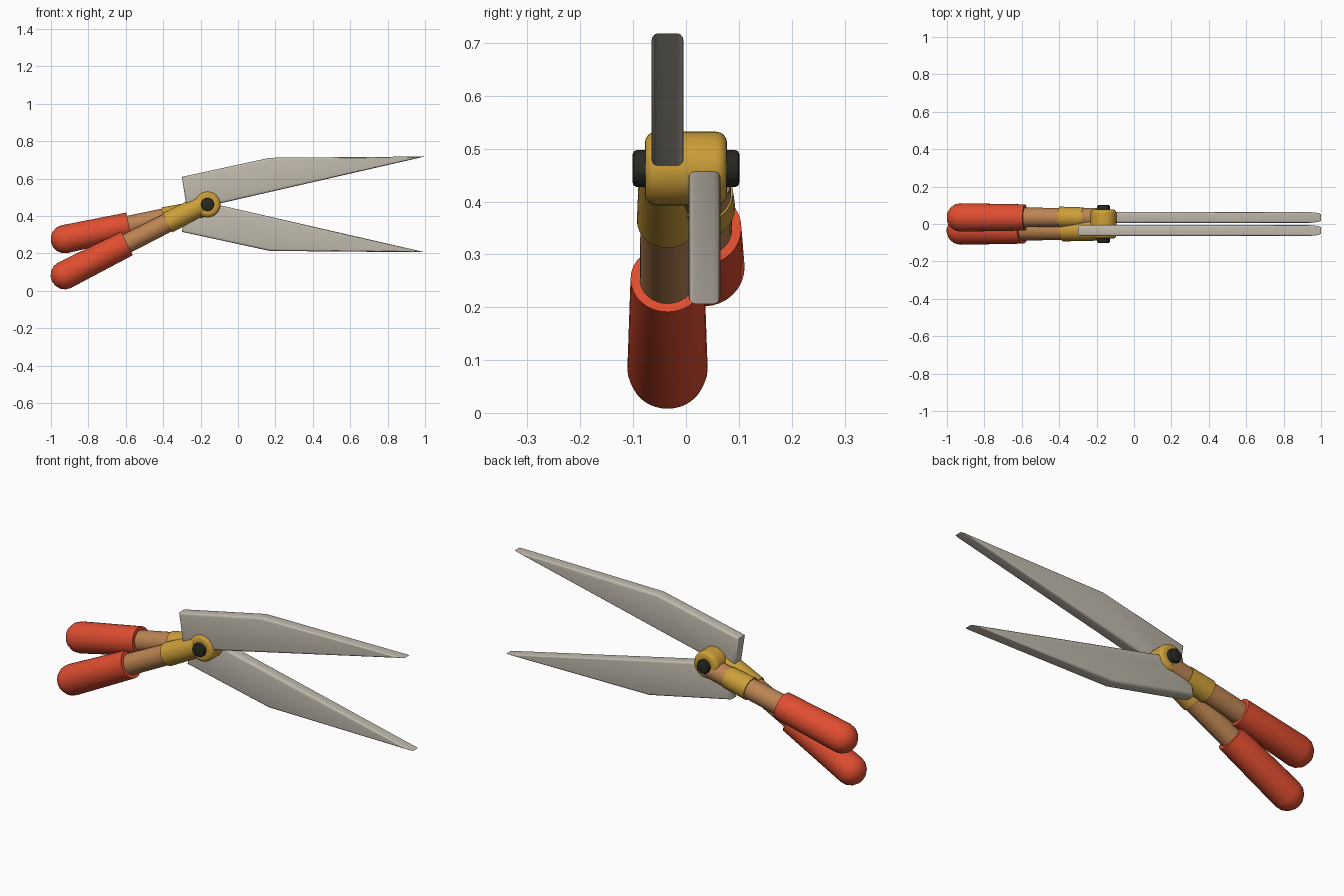
import bpy, bmesh, math
from mathutils import Vector, Matrix

if "Cube" in bpy.data.objects:
    bpy.data.objects.remove(bpy.data.objects["Cube"], do_unlink=True)


def material(name, color):
    m = bpy.data.materials.new(name)
    m.use_nodes = True
    m.diffuse_color = (*color, 1)
    m.node_tree.nodes["Principled BSDF"].inputs["Base Color"].default_value = (*color, 1)
    return m


RED = material("red grip", (0.74, 0.075, 0.03))
WOOD = material("wood", (0.50, 0.23, 0.085))
YELLOW = material("yellow metal", (0.60, 0.34, 0.04))
STEEL = material("steel", (0.53, 0.49, 0.42))
BLACK = material("black bolt", (0.02, 0.022, 0.015))

PIVOT_X, PIVOT_Z = -0.163, 0.4625


def finish(name, bm, mat, angle=35):
    bmesh.ops.recalc_face_normals(bm, faces=bm.faces)
    mesh = bpy.data.meshes.new(name)
    bm.to_mesh(mesh)
    bm.free()
    mesh.materials.append(mat)
    mesh.shade_smooth()
    mesh.set_sharp_from_angle(angle=math.radians(angle))
    obj = bpy.data.objects.new(name, mesh)
    bpy.context.collection.objects.link(obj)
    return obj


def lathe(name, profile, origin, direction, mat, sides=32):
    """Spin (radius, distance) points around a direction."""
    bm = bmesh.new()
    verts = [bm.verts.new((r, 0, d)) for r, d in profile]
    edges = [bm.edges.new(pair) for pair in zip(verts, verts[1:])]
    bmesh.ops.spin(bm, geom=verts + edges, cent=(0, 0, 0), axis=(0, 0, 1),
                   angle=math.tau, steps=sides, use_duplicate=False)
    bmesh.ops.remove_doubles(bm, verts=bm.verts, dist=0.0002)
    turn = Vector((0, 0, 1)).rotation_difference(Vector(direction)).to_matrix().to_4x4()
    bm.transform(Matrix.Translation(origin) @ turn)
    return finish(name, bm, mat)


def tube(r0, r1, start, end):
    return [(0, start), (r0, start), (r1, end), (0, end)]


def rounded_drum(radius, half, bevel, steps=4):
    """Profile of a drum with rounded rims."""
    rim = [(radius - bevel + bevel * math.sin(a), -half + bevel - bevel * math.cos(a))
           for a in (math.pi / 2 * i / steps for i in range(steps + 1))]
    return [(0, -half)] + rim + [(r, -d) for r, d in reversed(rim)] + [(0, half)]


# Blades: upper one at the front, lower one its mirror at the back
OUTLINE = [(-0.30, 0.147), (0.17, 0.249), (1.0, 0.256), (-0.10, 0.004), (-0.278, 0.004)]


def blade(name, y, flip):
    bm = bmesh.new()
    half = 0.03
    ring = [bm.verts.new((x, y - half, PIVOT_Z + flip * z)) for x, z in OUTLINE]
    face = bm.faces.new(ring)
    moved = bmesh.ops.extrude_face_region(bm, geom=[face])["geom"]
    bmesh.ops.translate(bm, verts=[v for v in moved if isinstance(v, bmesh.types.BMVert)],
                        vec=(0, 2 * half, 0))
    rims = [e for e in bm.edges if abs(e.verts[0].co.y - e.verts[1].co.y) < 0.001]
    bmesh.ops.bevel(bm, geom=rims, offset=0.012, segments=3, profile=0.5,
                    affect='EDGES', clamp_overlap=False)
    finish(name, bm, STEEL)


blade("upper_blade", -0.035, 1)
blade("lower_blade", 0.035, -1)


# Handles: wooden shaft, metal collar and domed grip along one axis
def handle(side, y, z, degrees, collar_start):
    a = math.radians(degrees)
    origin = (PIVOT_X, y, z)
    axis = (-math.cos(a), 0, -math.sin(a))
    sphere = 0.765 / math.cos(a)
    grip_start = 0.42 / math.cos(a) + (0.012 if degrees > 20 else 0)
    lathe(side + "_shaft", tube(0.050, 0.053, 0.0, grip_start + 0.1), origin, axis, WOOD)
    lathe(side + "_collar", tube(0.054, 0.058, collar_start, 0.24), origin, axis, YELLOW)
    dome = [(0.076 * math.cos(t), sphere + 0.074 * math.sin(t))
            for t in (math.pi / 2 * i / 4 for i in range(5))]
    lathe(side + "_grip", [(0, grip_start), (0.070, grip_start)] + dome, origin, axis, RED)


handle("front", -0.035, 0.473, 27, 0.03)
handle("back", 0.035, 0.439, 12, 0.11)

# Pivot hub and the bolt through it
CENTER = (PIVOT_X, 0, PIVOT_Z)
lathe("pivot_hub", rounded_drum(0.07, 0.078, 0.022), CENTER, (0, 1, 0), YELLOW)
lathe("pivot_bolt", rounded_drum(0.035, 0.101, 0.008, 2), CENTER, (0, 1, 0), BLACK, 16)
